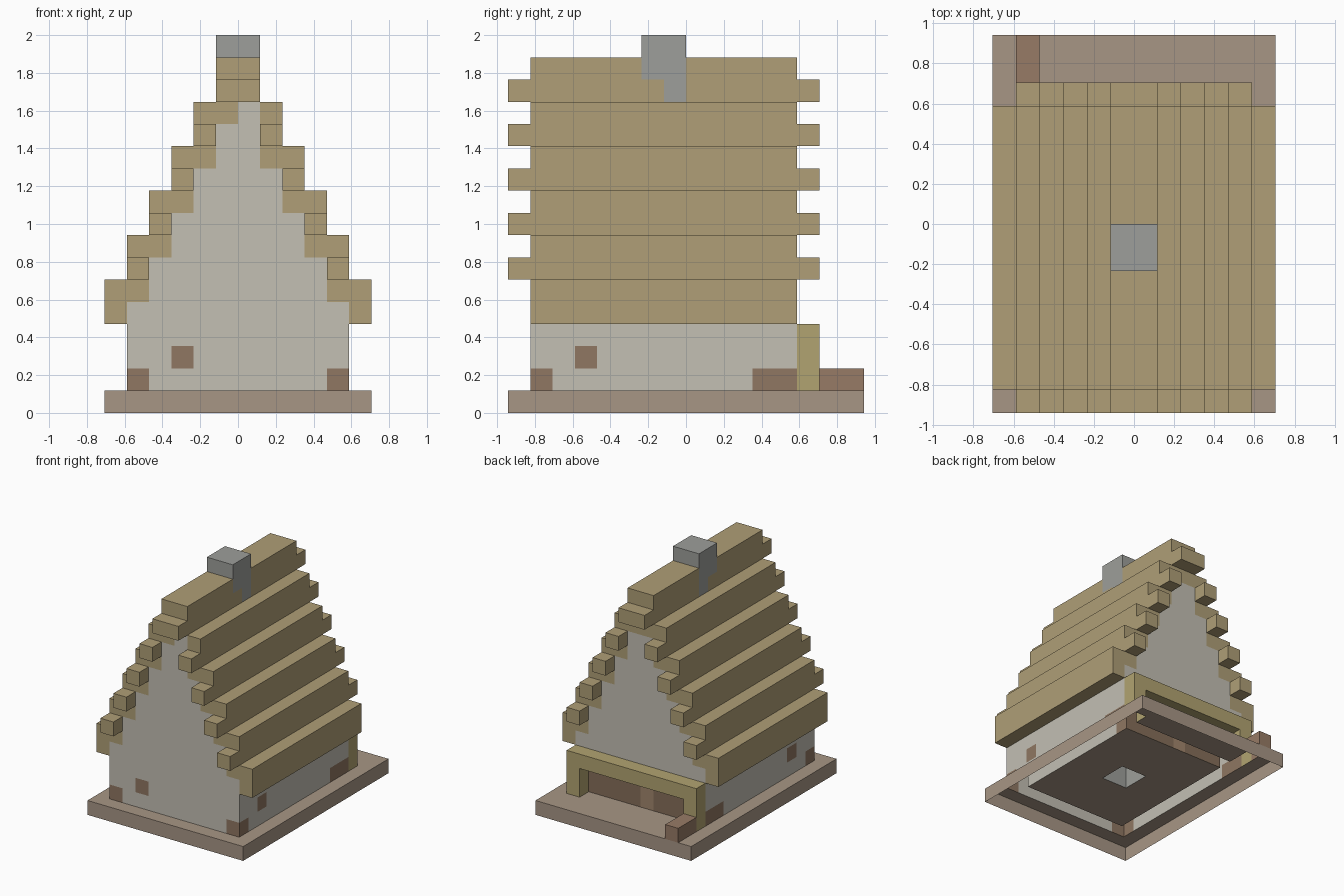
import bpy, bmesh
from mathutils import Vector

if "Cube" in bpy.data.objects:
    bpy.data.objects.remove(bpy.data.objects["Cube"])

U = 2 / 17          # block size: the house is 17 blocks tall
cells = {}          # block position -> part name


def fill(part, x, y, z, mirror=False):
    """Fill the block range x[0]..x[1] etc. with a part; optionally mirror in x."""
    for i in range(*x):
        for j in range(*y):
            for k in range(*z):
                cells[i, j, k] = part
                if mirror:
                    cells[-1 - i, j, k] = part


# Stone base slab
fill("base", (-6, 6), (-8, 8), (0, 1))

# Side walls and stepped gables
fill("walls", (4, 5), (-7, 5), (1, 6), True)
for i in range(5):
    for y in (-7, 4):
        fill("walls", (i, i + 1), (y, y + 1), (1, 14 - 2 * i), True)

# Exposed bricks in the plaster
fill("exposed_bricks", (4, 5), (-7, -6), (1, 2), True)
fill("exposed_bricks", (4, 5), (-5, -4), (2, 3), True)
fill("exposed_bricks", (4, 5), (3, 5), (1, 2), True)
fill("exposed_bricks", (-3, -2), (-7, -6), (2, 3))

# Back doors, centre post, surrounding timber frame
fill("doors", (-4, 4), (4, 5), (1, 3))
fill("door_post", (-1, 0), (4, 5), (1, 3))
fill("door_frame", (4, 5), (5, 6), (1, 4), True)
fill("door_frame", (-5, 5), (5, 6), (3, 4))

# Low step beside the doors
fill("step", (-5, -4), (6, 8), (1, 2))

# Stepped roof: tiers with overhanging lower courses
for a in range(1, 6):
    z = 14 - 2 * a
    fill("roof", (a, a + 1), (-7, 5), (z, z + 2), True)
    fill("roof", (a - 1, a), (-7, 5), (z + 1, z + 2), True)
    if a < 5:
        fill("roof", (a, a + 1), (-8, 6), (z, z + 1), True)
fill("walls", (0, 1), (-7, -6), (13, 14))
fill("roof", (-1, 1), (-7, 5), (14, 16))
fill("roof", (-1, 1), (-8, 6), (14, 15))

# Chimney, rising from the floor through the ridge
fill("chimney", (-1, 1), (-2, 0), (1, 17))
fill("roof", (-1, 1), (-2, -1), (14, 15))

COLORS = {
    "base": (166, 149, 132), "walls": (194, 190, 178),
    "exposed_bricks": (142, 118, 98), "doors": (132, 110, 90),
    "door_post": (160, 133, 108), "door_frame": (176, 162, 112),
    "step": (150, 122, 102), "roof": (174, 157, 118),
    "chimney": (156, 157, 153),
}
DIRS = [Vector(d) for d in ((1, 0, 0), (-1, 0, 0), (0, 1, 0),
                            (0, -1, 0), (0, 0, 1), (0, 0, -1))]


def build(part, rgb):
    """Skin one part with its exposed block faces; the underside stays open."""
    bm = bmesh.new()
    for c in [c for c, p in cells.items() if p == part]:
        mid = Vector(c) + Vector((.5, .5, .5))
        for d in DIRS:
            n = tuple(int(v) for v in Vector(c) + d)
            if n in cells or n[2] < 0:
                continue
            s = Vector((d.y, d.z, d.x)) / 2
            t = d.cross(s)
            f = mid + d / 2
            bm.faces.new([bm.verts.new((f + q) * U)
                          for q in (-s - t, s - t, s + t, -s + t)])
    for f in bm.faces:
        f.normal_update()
    bmesh.ops.remove_doubles(bm, verts=bm.verts, dist=1e-4)
    mesh = bpy.data.meshes.new(part)
    bm.to_mesh(mesh)
    bm.free()
    mat = bpy.data.materials.new(part)
    mat.diffuse_color = [(v / 255) ** 2.2 for v in rgb] + [1]
    mat.use_nodes = True
    mat.node_tree.nodes["Principled BSDF"].inputs["Base Color"].default_value = mat.diffuse_color
    mesh.materials.append(mat)
    bpy.context.collection.objects.link(bpy.data.objects.new(part, mesh))


for part, rgb in COLORS.items():
    build(part, rgb)
